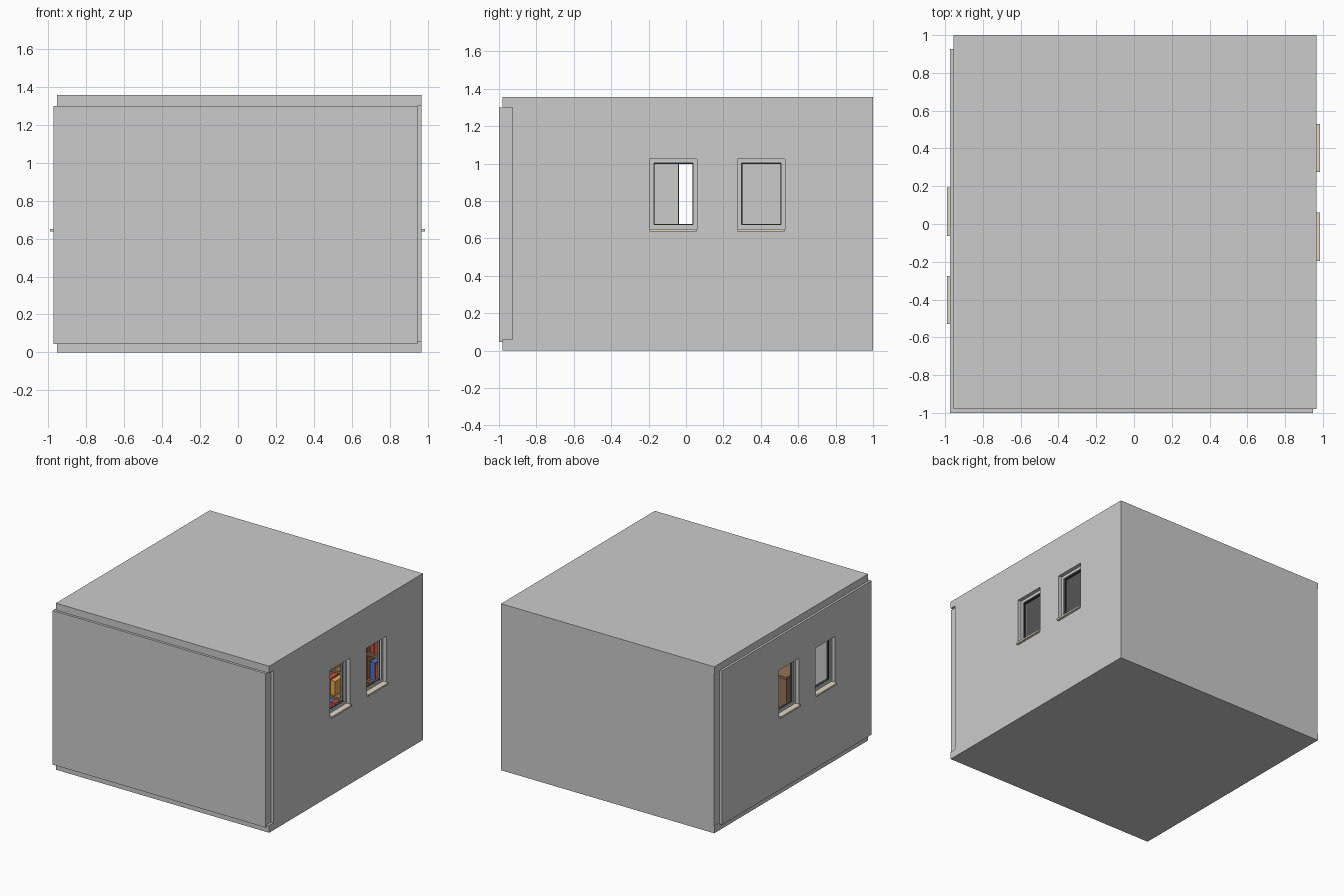
import bpy, random

if "Cube" in bpy.data.objects:
    bpy.data.objects.remove(bpy.data.objects["Cube"])
random.seed(4)


def material(name, rgb):
    m = bpy.data.materials.new(name)
    m.diffuse_color = (*rgb, 1)
    m.use_nodes = True
    m.node_tree.nodes["Principled BSDF"].inputs["Base Color"].default_value = m.diffuse_color
    return m


WOOD = material("wood", (0.30, 0.17, 0.10))
DARK = material("gasket", (0.03, 0.03, 0.03))
STONE = material("sill_stone", (0.75, 0.68, 0.57))
ORANGE = material("orange", (0.80, 0.40, 0.08))
RED = material("red", (0.55, 0.08, 0.05))
BLUE = material("blue", (0.10, 0.16, 0.50))


def box(name, x, y, z, mat=None):
    """Box from (min, max) ranges on each axis."""
    bpy.ops.mesh.primitive_cube_add(size=1, location=[sum(r) / 2 for r in (x, y, z)])
    o = bpy.context.object
    o.name = name
    o.scale = [abs(r[1] - r[0]) for r in (x, y, z)]
    bpy.ops.object.transform_apply(location=False, rotation=False, scale=True)
    if mat:
        o.data.materials.append(mat)
    return o


def cut(target, x, y, z):
    """Cut a box-shaped opening right through the target."""
    c = box("cutter", x, y, z)
    c.hide_render = True
    m = target.modifiers.new("opening", 'BOOLEAN')
    m.operation, m.solver, m.object = 'DIFFERENCE', 'EXACT', c
    bpy.context.view_layer.objects.active = target
    bpy.ops.object.modifier_apply(modifier=m.name)
    bpy.data.objects.remove(c)


def ring(name, x, y, z, w, mat=None):
    """Rectangular frame in the y-z plane with bars of width w."""
    o = box(name, x, y, z, mat)
    cut(o, (min(x) - 0.1, max(x) + 0.1), (y[0] + w, y[1] - w), (z[0] + w, z[1] - w))


# Floor and roof slabs
box("floor_slab", (-0.955, 0.967), (-0.98, 1.0), (0, 0.06))
box("roof_slab", (-0.955, 0.967), (-0.98, 1.0), (1.30, 1.357))

# Four walls, each one butting against the next
Z = (0.045, 1.30)
box("front_wall", (-0.973, 0.947), (-1.0, -0.927), Z)
box("back_wall", (-0.953, 0.967), (0.927, 1.0), Z)
right = box("right_wall", (0.894, 0.967), (-0.927, 1.0), Z)
left = box("left_wall", (-0.973, -0.90), (-1.0, 0.927), Z)

# Windows: opening, frame, dark gasket and projecting stone sill
for wall, side, face, starts in ((right, 1, 0.967, (-0.195, 0.275)),
                                 (left, -1, -0.973, (-0.063, -0.53))):
    label = "right" if side > 0 else "left"
    for i, y0 in enumerate(starts, 1):
        y = (y0, y0 + 0.255)
        at = lambda a, b: tuple(sorted((face - side * a, face - side * b)))
        cut(wall, at(-0.1, 0.2), y, (0.637, 1.025))
        ring(f"{label}_window_frame_{i}", at(0.03, 0.065), y, (0.65, 1.025), 0.023)
        ring(f"{label}_window_gasket_{i}", at(0.04, 0.055),
             (y[0] + 0.021, y[1] - 0.021), (0.671, 1.004), 0.005, DARK)
        box(f"{label}_window_sill_{i}", at(-0.018, 0.06), y, (0.637, 0.651), STONE)

# Bookshelf along the inside of the back wall
X0, X1, Y0, Y1, TOP = 0.2, 0.88, 0.72, 0.92, 0.95
box("shelf_back", (X0, X1), (Y1 - 0.015, Y1), (0.06, TOP), WOOD)
for i in range(4):
    x = X0 + i * (X1 - X0 - 0.02) / 3
    box(f"shelf_upright_{i + 1}", (x, x + 0.02), (Y0, Y1 - 0.015), (0.06, TOP), WOOD)
for i in range(5):
    z = 0.06 + i * (TOP - 0.08) / 4
    box(f"shelf_board_{i + 1}", (X0, X1), (Y0, Y1 - 0.015), (z, z + 0.02), WOOD)
    if i == 4:
        break
    # Books standing on the board
    for bay in range(3):
        x = X0 + 0.03 + bay * 0.22
        for k in range(3):
            w = random.uniform(0.035, 0.05)
            box(f"book_{i}_{bay}_{k}", (x, x + w), (Y0 + 0.02, Y1 - 0.03),
                (z + 0.02, z + random.uniform(0.13, 0.18)),
                random.choice((RED, BLUE, ORANGE)))
            x += w + 0.004

# Low cabinet along the inside of the front wall
box("cabinet_body", (-0.4, 0.3), (-0.92, -0.72), (0.06, 0.45), WOOD)
box("cabinet_top", (-0.41, 0.31), (-0.92, -0.71), (0.45, 0.47), WOOD)
